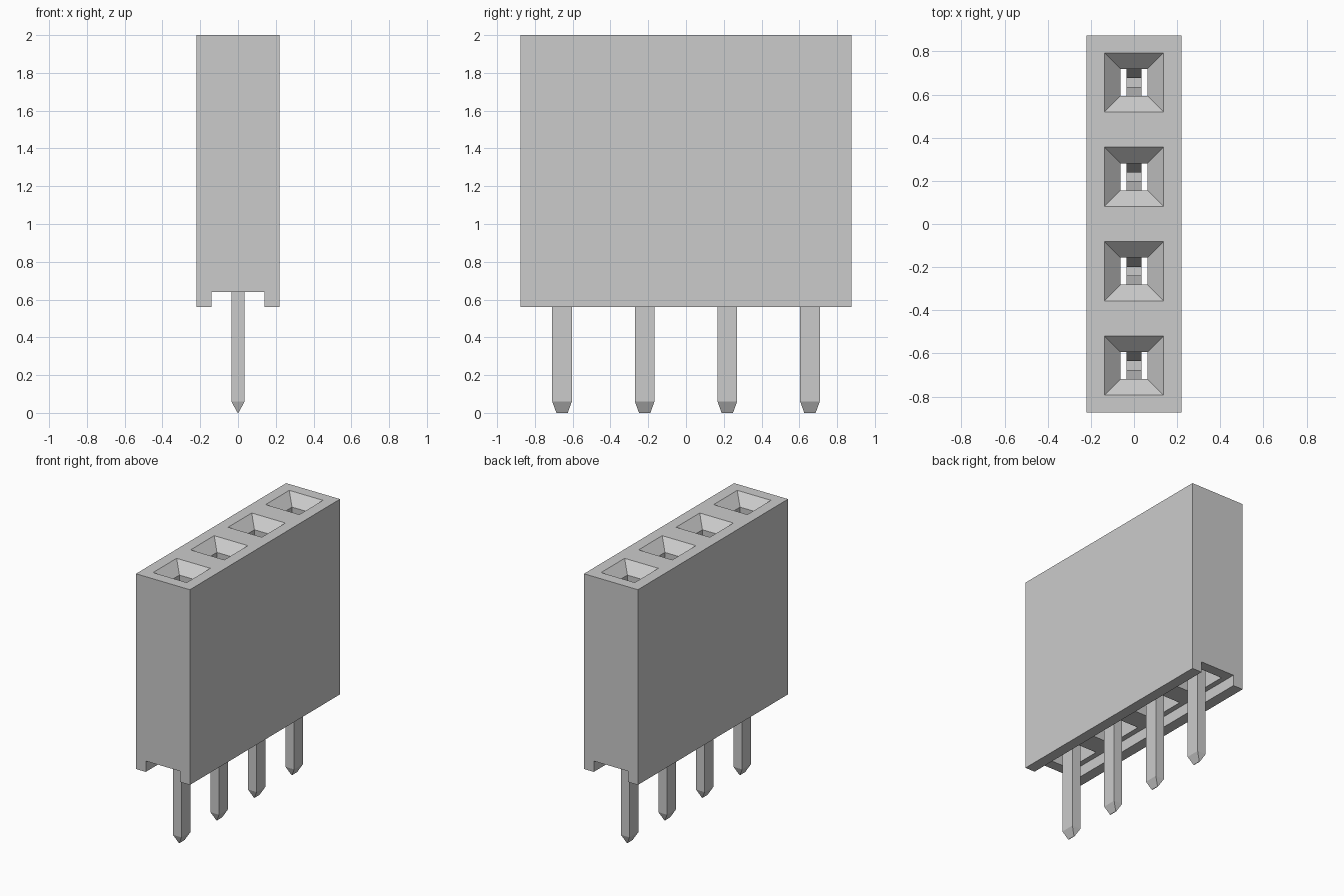
import bpy, bmesh
from mathutils import Matrix

cube = bpy.data.objects.get("Cube")
if cube:
    bpy.data.objects.remove(cube, do_unlink=True)

PITCH = 0.4375
ROWS = [(i - 1.5) * PITCH for i in range(4)]

grey = bpy.data.materials.new("light_grey")
grey.use_nodes = True
grey.diffuse_color = (0.6, 0.6, 0.6, 1)
grey.node_tree.nodes["Principled BSDF"].inputs["Base Color"].default_value = (0.6, 0.6, 0.6, 1)


def add_object(name, bm):
    bmesh.ops.recalc_face_normals(bm, faces=bm.faces)
    mesh = bpy.data.meshes.new(name)
    bm.to_mesh(mesh)
    bm.free()
    mesh.materials.append(grey)
    obj = bpy.data.objects.new(name, mesh)
    bpy.context.collection.objects.link(obj)
    return obj


def loft(bm, y, sections):
    """Closed solid through centred rectangles (half x, half y, z)."""
    rings = [[bm.verts.new((sx * hx, y + sy * hy, z))
              for sx, sy in ((-1, -1), (1, -1), (1, 1), (-1, 1))]
             for hx, hy, z in sections]
    for low, high in zip(rings, rings[1:]):
        for i in range(4):
            j = (i + 1) % 4
            bm.faces.new((low[i], low[j], high[j], high[i]))
    bm.faces.new(rings[0][::-1])
    bm.faces.new(rings[-1])


def strip(bm, y, path, half_width, thickness):
    """Bent metal strip following a (y, z) path."""
    outline = [(a, b) for a, b in path] + [(a + thickness, b) for a, b in reversed(path)]
    face = bm.faces.new([bm.verts.new((-half_width, y + a, b)) for a, b in outline])
    side = bmesh.ops.extrude_face_region(bm, geom=[face])["geom"]
    verts = [v for v in side if isinstance(v, bmesh.types.BMVert)]
    bmesh.ops.translate(bm, verts=verts, vec=(2 * half_width, 0, 0))


# Housing block
bm = bmesh.new()
loft(bm, 0, [(0.22, 0.875, 0.56), (0.22, 0.875, 2)])
housing = add_object("housing", bm)

# Cutters: bottom channel, then a funnel, throat and inner chamber per socket
cutters = []
bm = bmesh.new()
loft(bm, 0, [(0.14, 1, 0.4), (0.14, 1, 0.64)])
cutters.append(add_object("channel_cutter", bm))
bm = bmesh.new()
for y in ROWS:
    loft(bm, y, [(0.1, 0.14, 0.6), (0.1, 0.14, 1.85), (0.0625, 0.0625, 1.85),
                 (0.0625, 0.0625, 1.925), (0.1375, 0.1375, 2), (0.1375, 0.1375, 2.1)])
cutters.append(add_object("socket_cutter", bm))

for cutter in cutters:
    cutter.hide_render = True
    mod = housing.modifiers.new(cutter.name, "BOOLEAN")
    mod.operation = "DIFFERENCE"
    mod.solver = "EXACT"
    mod.object = cutter
bpy.context.view_layer.update()
cut_mesh = bpy.data.meshes.new_from_object(
    housing.evaluated_get(bpy.context.evaluated_depsgraph_get()))
housing.modifiers.clear()
housing.data = cut_mesh
for cutter in cutters:
    bpy.data.objects.remove(cutter, do_unlink=True)

# Contacts: pointed pin, base and two sprung blades
for n, y in enumerate(ROWS, 1):
    bm = bmesh.new()
    loft(bm, y, [(0.002, 0.03, 0), (0.035, 0.052, 0.06), (0.035, 0.052, 0.72)])
    add_object(f"pin_{n}", bm)

    bm = bmesh.new()
    loft(bm, y, [(0.035, 0.12, 0.72), (0.035, 0.12, 0.8)])
    add_object(f"contact_base_{n}", bm)

    bm = bmesh.new()
    blade = [(0.09, 0.8), (0.02, 1.6), (0.07, 1.78)]
    strip(bm, y, blade, 0.035, 0.03)
    strip(bm, y, [(-a - 0.03, b) for a, b in blade], 0.035, 0.03)
    add_object(f"contact_blades_{n}", bm)
